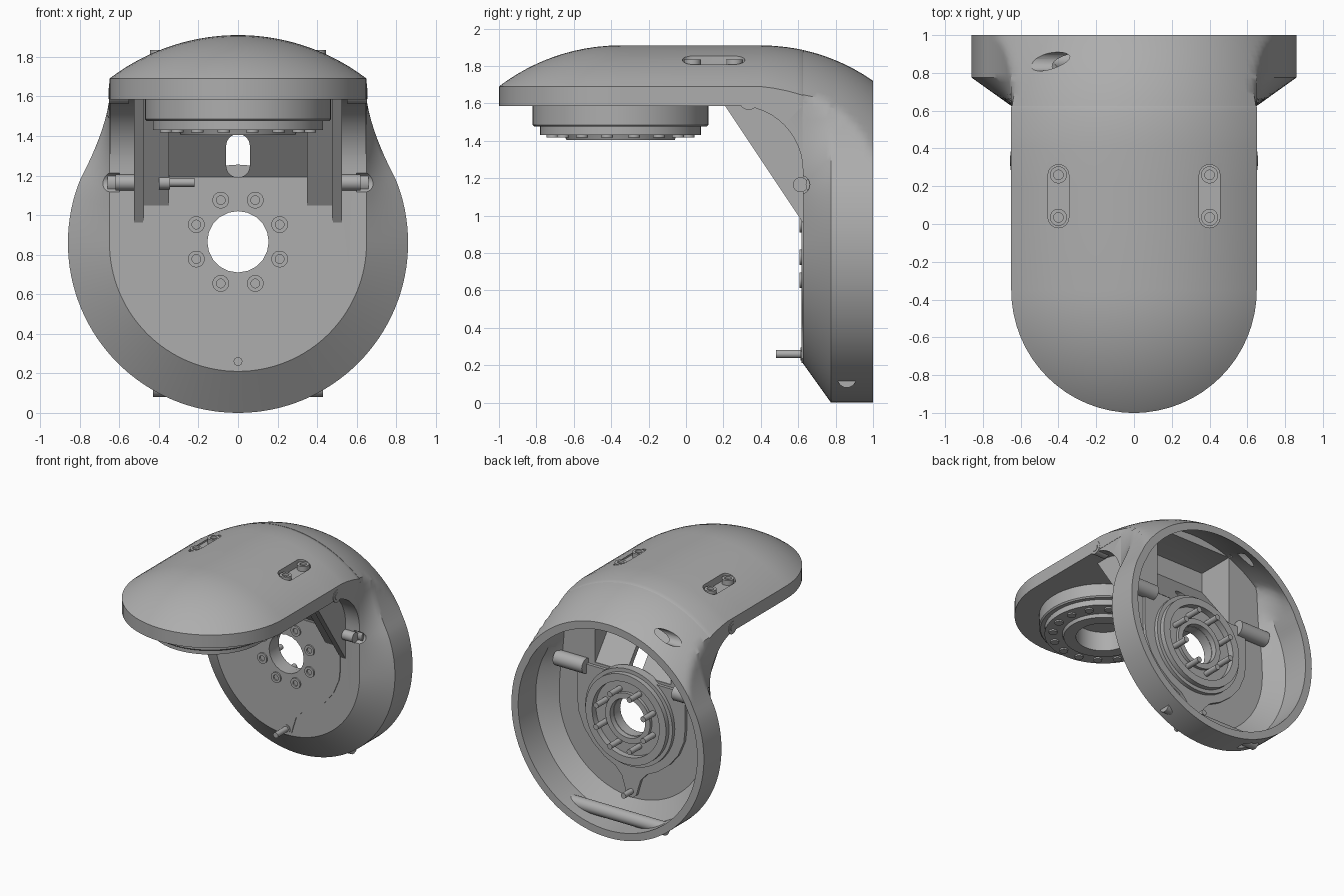
import bpy, bmesh, math
from mathutils import Vector

if "Cube" in bpy.data.objects:
    bpy.data.objects.remove(bpy.data.objects["Cube"])

GREY = (0.42, 0.42, 0.42, 1)
metal = bpy.data.materials.new("matte_grey")
metal.use_nodes = True
metal.diffuse_color = GREY
metal.node_tree.nodes["Principled BSDF"].inputs["Base Color"].default_value = GREY

AXIS = {"x": lambda u, v, t: (t, u, v),
        "y": lambda u, v, t: (u, t, v),
        "z": lambda u, v, t: (u, v, t)}


def loft(name, rings, closed=False):
    """Skin a row of equal-length point rings; cap the ends unless closed."""
    bm = bmesh.new()
    rows = [[bm.verts.new(p) for p in ring] for ring in rings]
    n = len(rows[0])
    pairs = list(zip(rows, rows[1:] + rows[:1])) if closed else list(zip(rows, rows[1:]))
    for a, b in pairs:
        for i in range(n):
            j = (i + 1) % n
            bm.faces.new((a[i], a[j], b[j], b[i]))
    if not closed:
        bm.faces.new(rows[0])
        bm.faces.new(rows[-1])
    bmesh.ops.recalc_face_normals(bm, faces=bm.faces)
    mesh = bpy.data.meshes.new(name)
    bm.to_mesh(mesh)
    bm.free()
    mesh.materials.append(metal)
    ob = bpy.data.objects.new(name, mesh)
    bpy.context.collection.objects.link(ob)
    return ob


def prism(name, pts, axis, a, b):
    return loft(name, [[AXIS[axis](u, v, t) for u, v in pts] for t in (a, b)])


def circle(u, v, r, n=32):
    return [(u + r * math.cos(2 * math.pi * i / n), v + r * math.sin(2 * math.pi * i / n))
            for i in range(n)]


def rod(name, axis, u, v, r, a, b, n=24):
    return prism(name, circle(u, v, r, n), axis, a, b)


def lathe(name, axis, u, v, profile, closed=False):
    return loft(name, [[AXIS[axis](p, q, t) for p, q in circle(u, v, r, 64)]
                       for r, t in profile], closed)


def slot(u, v0, v1, r, n=12):
    """Upright stadium outline."""
    arc = [math.pi * i / n for i in range(n + 1)]
    return ([(u + r * math.cos(a), v1 + r * math.sin(a)) for a in arc] +
            [(u - r * math.cos(a), v0 - r * math.sin(a)) for a in arc])


def combine(ob, tool, op):
    mod = ob.modifiers.new("cut", 'BOOLEAN')
    mod.operation, mod.solver, mod.object = op, 'EXACT', tool
    bpy.context.view_layer.objects.active = ob
    bpy.ops.object.modifier_apply(modifier=mod.name)
    bpy.data.objects.remove(tool)


# Shape rules for the housing
RING, HALF, MID, ARM_Y = 0.86, 0.65, 0.86, -0.35


def roof(x, y):
    k = min(max((y - 0.4) / 0.6, 0), 1)
    big = 1.07
    top = 1.91 - (big - math.sqrt(big * big - max(y - 0.4, 0) ** 2)) * 1.03
    r = big + (RING - big) * k
    d = math.hypot(x, min(y - ARM_Y, 0))
    return top - r + math.sqrt(max(r * r - d * d, 0))


def width_inner(z):
    return HALF if z > MID else math.sqrt(max(HALF ** 2 - (z - MID) ** 2, 0))


def width_outer(z):
    if z < 1.18:
        return math.sqrt(max(RING ** 2 - (z - MID) ** 2, 0))
    return HALF + 0.148 * max(1 - (z - 1.18) / 0.42, 0) ** 1.5


def reach(test, a):
    lo, hi = 0.0, 2.0
    for _ in range(24):
        m = (lo + hi) / 2
        if test(m * math.cos(a), MID + m * math.sin(a)):
            lo = m
        else:
            hi = m
    return lo


def section(y, inset=0.0, n=128):
    yy = min(y, 1)
    f = min((yy - 0.625) / 0.15, 1)
    ring = []
    for i in range(n):
        a = 2 * math.pi * i / n
        ru = reach(lambda x, z: abs(x) < width_inner(z), a)
        rw = reach(lambda x, z: abs(x) < width_outer(z), a)
        rr = reach(lambda x, z: z < roof(x, yy), a)
        r = min(ru + (rw - ru) * f, rr) - inset
        ring.append((r * math.cos(a), y, MID + r * math.sin(a)))
    return ring


# Round rear column
body = loft("housing", [section(0.625 + 0.025 * i) for i in range(16)])

# Domed arm with a rounded nose
stations = [ARM_Y - HALF * math.cos(math.pi / 2 * i / 16) for i in range(1, 17)]
stations = [-0.9995] + stations + [0, 0.2, 0.4, 0.47, 0.54, 0.59, 0.62, 0.645]
rings = []
for y in stations:
    s = 0.012 if y > 0.63 else 0
    w = math.sqrt(HALF ** 2 - min(y - ARM_Y, 0) ** 2) - s
    xs = [w * (i / 16 - 1) for i in range(33)]
    rings.append([(x, y, roof(x, y) - s) for x in xs] + [(w, y, 1.585 + s), (-w, y, 1.585 + s)])
combine(body, loft("arm", rings), 'UNION')

# Filleted inner corner, ribs and sloping panel below the elbow
fillet = [(0.28 + 0.345 * math.cos(math.pi / 2 * i / 12), 1.24 + 0.347 * math.sin(math.pi / 2 * i / 12))
          for i in range(13)]
fillet += [(0.28, 1.61), (0.65, 1.61), (0.65, 1.24)]
for s in (-1, 1):
    combine(body, prism("fillet", fillet, "x", s * 0.34, s * 0.648), 'UNION')
    combine(body, prism("rib", [(0.2, 1.6), (0.64, 0.94), (0.64, 1.6)], "x", s * 0.475, s * 0.525), 'UNION')
    combine(body, prism("step", [(0.25, 1.61), (0.65, 1.0), (0.65, 1.61)], "x", s * 0.35, s * 0.49), 'UNION')
combine(body, prism("panel", [(0.3, 1.602), (0.635, 1.18), (0.635, 1.602)], "x", -0.36, 0.36), 'UNION')

# Hollow interior, open at the back
combine(body, loft("cavity", [section(y, 0.06) for y in (0.675, 0.72, 0.775, 0.85, 0.92, 1, 1.03)]),
        'DIFFERENCE')
combine(body, prism("elbow_cavity", [(0.72, 1.2), (0.67, 1.2), (0.37, 1.59), (0.37, 1.75), (0.72, 1.75)],
                    "x", -0.34, 0.34), 'DIFFERENCE')

# Openings: shaft hole, cable slot, side grooves, screw pockets, drillings
combine(body, rod("hole", "y", 0, MID + 0.005, 0.155, 0.5, 0.8, 20), 'DIFFERENCE')
combine(body, prism("cable_slot", slot(0, 1.25, 1.35, 0.06), "y", 0.2, 0.72), 'DIFFERENCE')
for s in (-1, 1):
    combine(body, rod("groove", "x", 0.612, 1.165, 0.05, s * 0.6, s * 0.95), 'DIFFERENCE')
    combine(body, prism("pocket", slot(s * 0.4, 0.035, 0.26, 0.055), "z", 1.795, 1.95), 'DIFFERENCE')
combine(body, rod("drill", "x", 0.86, 1.68, 0.05, -0.8, -0.3), 'DIFFERENCE')
combine(body, rod("drill", "x", 0.88, 0.06, 0.045, -0.7, -0.28), 'DIFFERENCE')

# Shield-shaped cover plates in front of and behind the wall
half = [(0.48, 1.18), (0.48, 0.87), (0.47, 0.78), (0.42, 0.66), (0.34, 0.56), (0.24, 0.48),
        (0.14, 0.43), (0.085, 0.37), (0.06, 0.29), (0.045, 0.235), (0.015, 0.212)]
shield = half + [(-x, z) for x, z in reversed(half)]
for name, a, b in (("front_cover", 0.618, 0.64), ("rear_cover", 0.66, 0.7)):
    plate = prism(name, shield, "y", a, b)
    combine(plate, rod("hole", "y", 0, MID + 0.005, 0.155, 0.5, 0.8, 20), 'DIFFERENCE')

# Rear bearing flange with a ring of bolts
lathe("rear_flange", "y", 0, MID + 0.005,
      [(0.157, 0.66), (0.39, 0.66), (0.39, 0.73), (0.36, 0.73), (0.36, 0.77), (0.3, 0.77),
       (0.3, 0.72), (0.2, 0.72), (0.2, 0.745), (0.157, 0.745)], True)
for i in range(8):
    a = math.pi / 4 * (i + 0.5)
    x, z = 0.228 * math.cos(a), MID + 0.005 + 0.228 * math.sin(a)
    lathe("flange_bolt", "y", x, z, [(0.022, 0.62), (0.022, 0.606), (0.042, 0.606), (0.042, 0.64),
                                     (0.022, 0.64), (0.022, 0.85)])

# Pins and inner bosses
rod("lower_pin", "y", 0, 0.26, 0.022, 0.48, 0.8)
rod("lower_pin_collar", "y", 0, 0.26, 0.035, 0.612, 0.64)
rod("side_pin", "x", 0.55, 1.165, 0.022, -0.4, -0.22)
rod("side_pin_collar", "x", 0.55, 1.165, 0.035, -0.4, -0.345)
rod("lower_boss", "x", 0.86, 0.13, 0.05, -0.43, 0.43)
for s in (-1, 1):
    rod("side_boss", "x", 0.7, 1.165, 0.06, s * 0.4, s * 0.66)
    rod("side_screw", "x", 0.612, 1.165, 0.04, s * 0.52, s * 0.62)
    for y, z, x, r in ((0.335, 1.615, 0.653, 0.05), (0.335, 1.615, 0.656, 0.028)):
        rod("upper_side_screw", "x", y, z, r, s * 0.55, s * x)
    for y in (0.035, 0.26):
        lathe("top_screw", "z", s * 0.4, y, [(0.045, 1.78), (0.045, 1.835), (0.025, 1.835), (0.025, 1.815)])

# Output disc hanging below the arm
lathe("output_disc", "z", 0, ARM_Y,
      [(0.47, 1.6), (0.47, 1.485), (0.46, 1.475), (0.43, 1.475), (0.43, 1.43), (0.3, 1.43),
       (0.29, 1.405), (0.2, 1.405), (0.2, 1.56)])
for i in range(16):
    a = math.pi / 8 * (i + 0.5)
    rod("disc_screw", "z", 0.37 * math.cos(a), ARM_Y + 0.37 * math.sin(a), 0.032, 1.418, 1.45)

# Smooth shading with sharp edges kept
bpy.ops.object.select_all(action='DESELECT')
for ob in bpy.context.scene.objects:
    if ob.type == 'MESH':
        ob.select_set(True)
bpy.context.view_layer.objects.active = body
bpy.ops.object.shade_smooth_by_angle(angle=math.radians(30))
